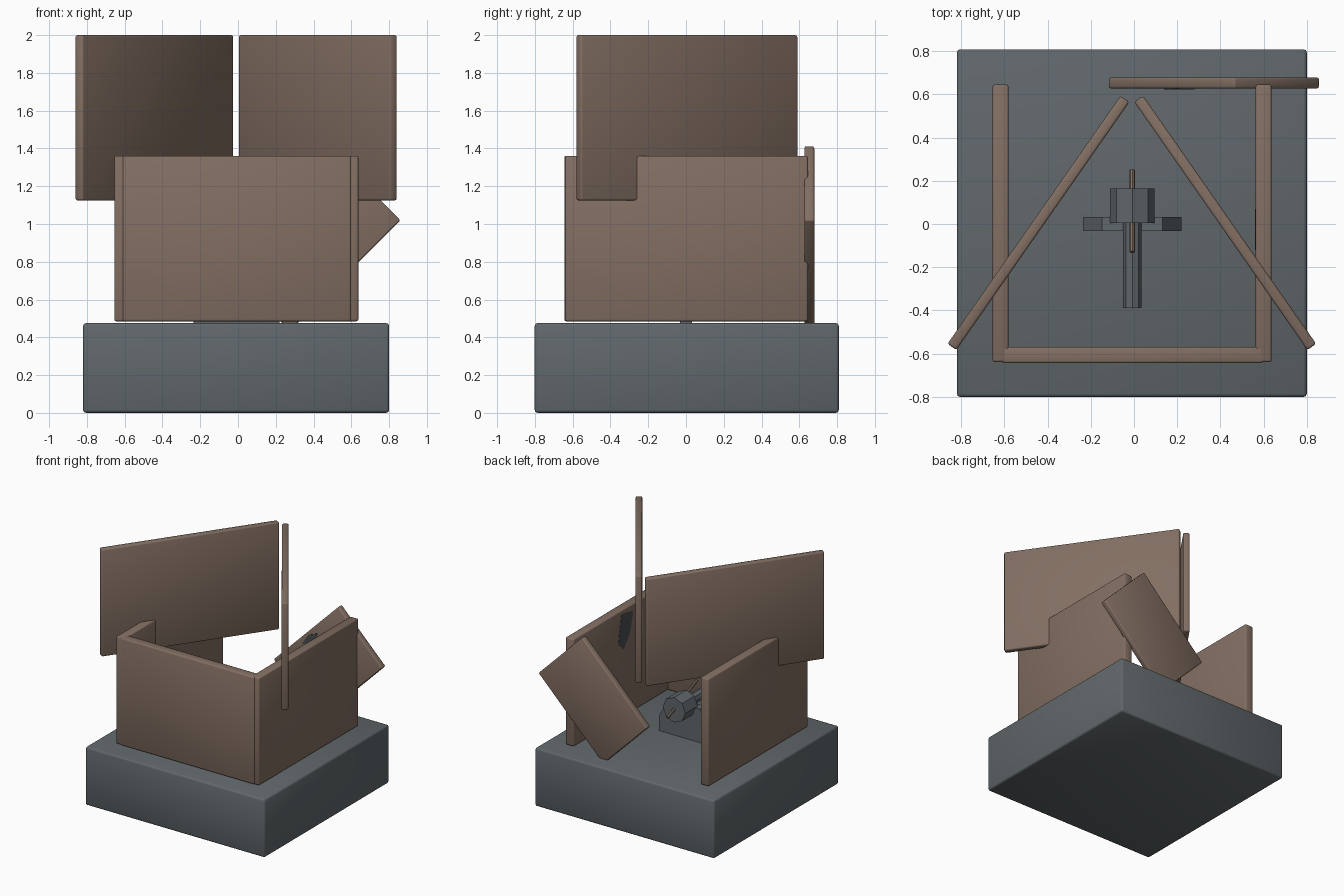
import bpy, bmesh, math
from mathutils import Matrix, Vector

if "Cube" in bpy.data.objects:
    bpy.data.objects.remove(bpy.data.objects["Cube"], do_unlink=True)


def material(name, color):
    m = bpy.data.materials.new(name)
    m.use_nodes = True
    m.diffuse_color = (*color, 1)
    bsdf = m.node_tree.nodes["Principled BSDF"]
    bsdf.inputs["Base Color"].default_value = (*color, 1)
    bsdf.inputs["Roughness"].default_value = 0.8
    return m


BROWN = material("weathered_brown", (0.225, 0.158, 0.123))
GREY = material("slate_grey", (0.117, 0.135, 0.145))
DARK = material("dark_grime", (0.065, 0.072, 0.078))


def finish(name, bm, mat, bevel=0):
    bmesh.ops.recalc_face_normals(bm, faces=bm.faces)
    mesh = bpy.data.meshes.new(name)
    bm.to_mesh(mesh)
    bm.free()
    mesh.materials.append(mat)
    ob = bpy.data.objects.new(name, mesh)
    bpy.context.collection.objects.link(ob)
    if bevel:
        mod = ob.modifiers.new("rounded_edges", 'BEVEL')
        mod.width = bevel
        mod.segments = 2
        mesh.shade_smooth()
    return ob


def box(name, center, size, mat, bevel=0.01, axis='Z', angle=0):
    bm = bmesh.new()
    bmesh.ops.create_cube(bm, size=1, matrix=Matrix.Diagonal((*size, 1)))
    ob = finish(name, bm, mat, bevel)
    ob.matrix_world = (Matrix.Translation(center)
                       @ Matrix.Rotation(math.radians(angle), 4, axis))
    return ob


def rod(name, start, end, radius, mat, sides=8):
    a, b = Vector(start), Vector(end)
    bm = bmesh.new()
    bmesh.ops.create_cone(bm, cap_ends=True, segments=sides, radius1=radius,
                          radius2=radius, depth=(b - a).length)
    ob = finish(name, bm, mat)
    ob.matrix_world = (Matrix.Translation((a + b) / 2)
                       @ (b - a).to_track_quat('Z', 'Y').to_matrix().to_4x4())
    return ob


def plate(name, outline, depth, mat):
    """Extrude a closed outline along a depth vector."""
    bm = bmesh.new()
    face = bm.faces.new([bm.verts.new(p) for p in outline])
    out = bmesh.ops.extrude_face_region(bm, geom=[face])["geom"]
    verts = [v for v in out if isinstance(v, bmesh.types.BMVert)]
    bmesh.ops.translate(bm, vec=depth, verts=verts)
    return finish(name, bm, mat)


# Foundation block
box("foundation", (-0.01, 0.004, 0.238), (1.62, 1.61, 0.475), GREY, 0.015)

# Three low walls
wall_z, wall_h = 0.923, 0.876
box("front_wall", (-0.007, -0.607, wall_z), (1.21, 0.075, wall_h), BROWN)
for name, x in (("left_wall", 0.6), ("right_wall", -0.618)):
    box(name, (x, 0.003, wall_z), (0.074, 1.285, wall_h), BROWN)

# Two raised panels meeting in a V at the back
for name, x, turn in (("left_roof_panel", 0.4225, -55.1),
                      ("right_roof_panel", -0.4425, 55.1)):
    box(name, (x, 0.005, 1.5625), (1.4, 0.05, 0.875), BROWN, 0.01, 'Z', turn)

# Fallen door leaning on the back corner
box("fallen_door", (0.37, 0.653, 0.925), (0.827, 0.052, 0.559), BROWN, 0.01, 'Y', -45)

# Mounted device: bracket, drum, barrel and slanted pin
mid = -0.008
half = [(0.228, 0.475), (0.228, 0.6), (0.14, 0.75)]
outline = [(mid + x, 0.033, z) for x, z in half]
outline += [(mid - x, 0.033, z) for x, z in reversed(half)]
plate("mount_bracket", outline, (0, -0.065, 0), GREY)
rod("drum", (mid, 0.005, 0.755), (mid, 0.165, 0.755), 0.102, GREY)
rod("barrel", (mid, -0.39, 0.755), (mid, 0.02, 0.755), 0.042, GREY)
rod("slanted_pin", (mid, 0.25, 0.725), (mid, -0.13, 0.885), 0.012, BROWN)

# Small grime patches on the inner faces
plate("wall_grime", [(0.561, y, z) for y, z in
                     ((-0.12, 1.3), (0.03, 1.33), (0.07, 1.1), (0, 1.04), (-0.08, 1.14))],
      (0.004, 0, 0), DARK)
plate("door_grime", [(x, 0.623, z) for x, z in
                     ((0.14, 1.03), (0.2, 1.12), (0.28, 1.15), (0.25, 1.06))],
      (0, 0.005, 0), DARK)
